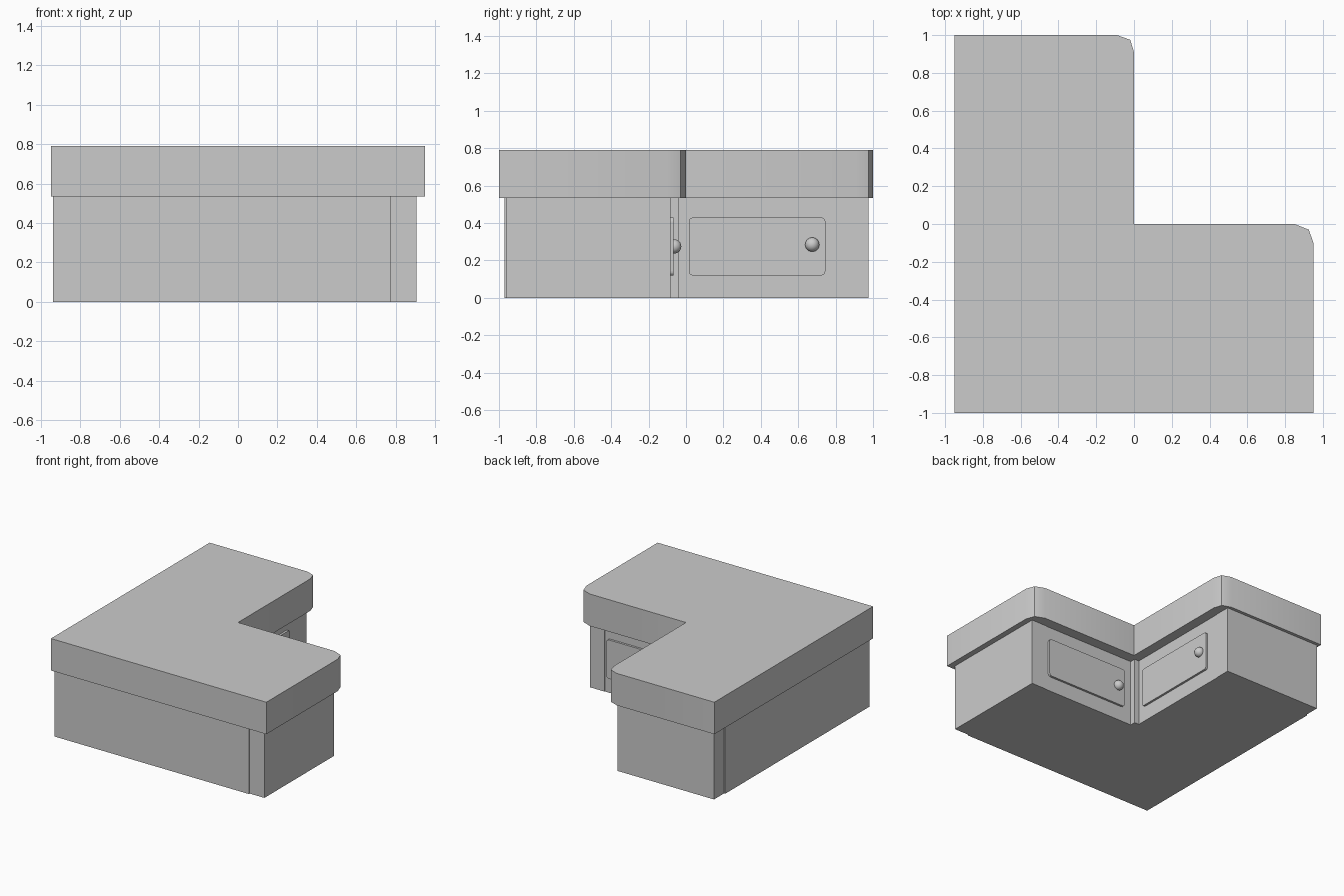
import bpy, bmesh, math
from mathutils import Vector

if "Cube" in bpy.data.objects:
    bpy.data.objects.remove(bpy.data.objects["Cube"])


def finish(name, bm, smooth=False):
    bmesh.ops.recalc_face_normals(bm, faces=bm.faces[:])
    mesh = bpy.data.meshes.new(name)
    bm.to_mesh(mesh)
    bm.free()
    obj = bpy.data.objects.new(name, mesh)
    bpy.context.collection.objects.link(obj)
    if smooth:
        bpy.ops.object.select_all(action='DESELECT')
        obj.select_set(True)
        bpy.context.view_layer.objects.active = obj
        bpy.ops.object.shade_smooth_by_angle(angle=math.radians(30))
    return obj


def prism(name, outline, z0, z1, smooth=False):
    bm = bmesh.new()
    face = bm.faces.new([bm.verts.new((x, y, z0)) for x, y in outline])
    ret = bmesh.ops.extrude_face_region(bm, geom=[face])
    top = [v for v in ret['geom'] if isinstance(v, bmesh.types.BMVert)]
    bmesh.ops.translate(bm, verts=top, vec=(0, 0, z1 - z0))
    return finish(name, bm, smooth)


def box(name, x0, x1, y0, y1, z0, z1):
    return prism(name, [(x0, y0), (x1, y0), (x1, y1), (x0, y1)], z0, z1)


def door(name, a0, a1, depth, thick, z0, z1, axis):
    """Thin slab with rounded corners; the outline runs along x or y."""
    r, pts = 0.022, []
    for ca, cz, start in ((a1 - r, z1 - r, 0), (a0 + r, z1 - r, 90),
                          (a0 + r, z0 + r, 180), (a1 - r, z0 + r, 270)):
        for i in range(4):
            t = math.radians(start + i * 30)
            pts.append((ca + r * math.cos(t), cz + r * math.sin(t)))
    bm = bmesh.new()
    place = (lambda a, z: (a, depth, z)) if axis == 'x' else (lambda a, z: (depth, a, z))
    face = bm.faces.new([bm.verts.new(place(a, z)) for a, z in pts])
    ret = bmesh.ops.extrude_face_region(bm, geom=[face])
    front = [v for v in ret['geom'] if isinstance(v, bmesh.types.BMVert)]
    bmesh.ops.translate(bm, verts=front,
                        vec=(0, thick, 0) if axis == 'x' else (thick, 0, 0))
    return finish(name, bm)


def knob(name, location):
    bm = bmesh.new()
    bmesh.ops.create_uvsphere(bm, u_segments=20, v_segments=12, radius=0.038)
    bmesh.ops.translate(bm, verts=bm.verts[:], vec=Vector(location))
    return finish(name, bm, True)


H = 0.535  # underside of the worktop

# L-shaped worktop with two clipped round corners
prism("worktop", [(-0.95, -1), (0.95, -1), (0.95, -0.10), (0.925, -0.03),
                  (0.85, 0), (0, 0), (0, 0.91), (-0.02, 0.975),
                  (-0.09, 1), (-0.95, 1)], H, 0.79, True)

# cabinet body following the L
prism("cabinet_body", [(-0.94, -0.97), (0.775, -0.97), (0.775, -0.085),
                       (-0.08, -0.085), (-0.08, 0.85), (-0.94, 0.85)], 0, H)

# end panels, slightly set back on the outer side
box("right_end_panel", 0.775, 0.905, -0.96, -0.082, 0, H)
box("back_end_panel", -0.93, -0.077, 0.85, 0.975, 0, H)

# inner corner post
box("corner_post", -0.12, -0.04, -0.12, -0.04, 0, H)

# doors and knobs
door("right_wing_door", 0.03, 0.75, -0.09, 0.022, 0.12, 0.43, 'x')
door("back_wing_door", 0.015, 0.745, -0.085, 0.022, 0.12, 0.43, 'y')
knob("right_wing_knob", (0.095, -0.063, 0.275))
knob("back_wing_knob", (-0.058, 0.675, 0.285))
